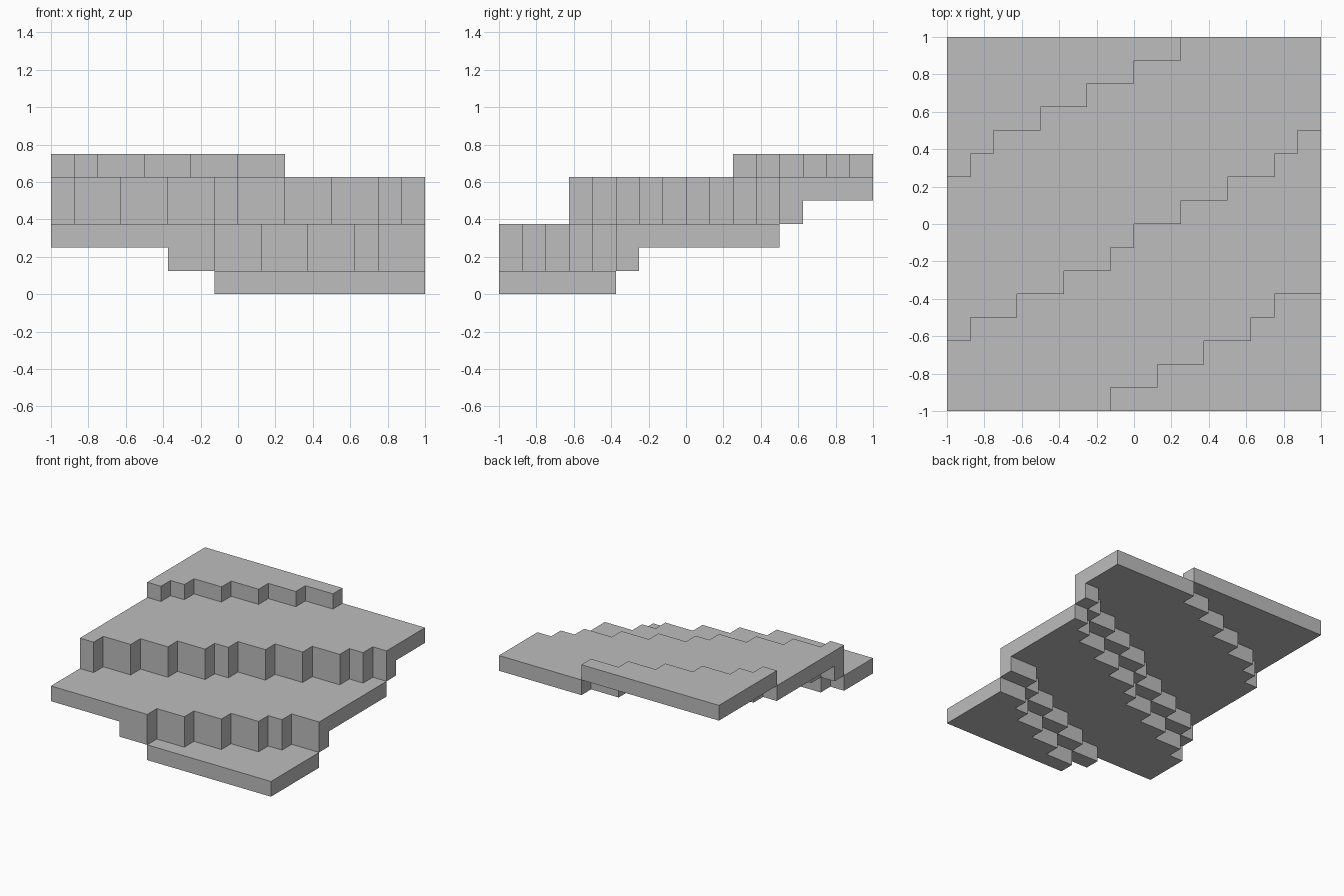
import bpy
import bmesh
from mathutils import Vector

cube = bpy.data.objects.get("Cube")
if cube:
    bpy.data.objects.remove(cube, do_unlink=True)

N = 16          # cells per side
S = 2 / N       # cell size

stone = bpy.data.materials.new("stone grey")
stone.use_nodes = True
grey = (0.51, 0.51, 0.51, 1)
stone.diffuse_color = grey
stone.node_tree.nodes["Principled BSDF"].inputs["Base Color"].default_value = grey


def front_edge(start, breaks):
    """Row where a terrace begins in each column; it climbs one row per break."""
    return [start + sum(x >= b for b in breaks) for x in range(N)]


def build_terrace(name, first, last, level, skirt_from=None):
    """One-cell slab between two stepped edges, with a skirt block below its front."""
    cells = set()
    for x in range(N):
        cells |= {(x, y, level) for y in range(first[x], last[x])}
        if skirt_from is not None and x >= skirt_from:
            cells.add((x, first[x], level - 1))

    # Outer skin: a quad wherever a cell has no neighbour
    bm = bmesh.new()
    for cell in cells:
        centre = Vector(cell) + Vector((0.5, 0.5, 0.5))
        for axis in range(3):
            for sign in (-1, 1):
                n = Vector((0, 0, 0))
                n[axis] = sign
                if tuple(int(c + d) for c, d in zip(cell, n)) in cells:
                    continue
                u = Vector((0, 0, 0))
                u[(axis + 1) % 3] = 1
                v = n.cross(u)
                corners = [centre + (n + a * u + b * v) / 2
                           for a, b in ((-1, -1), (1, -1), (1, 1), (-1, 1))]
                bm.faces.new([bm.verts.new((p.x * S - 1, p.y * S - 1, p.z * S))
                              for p in corners])
    bmesh.ops.remove_doubles(bm, verts=bm.verts, dist=0.001)
    bmesh.ops.dissolve_limit(bm, angle_limit=0.01, verts=bm.verts, edges=bm.edges)

    mesh = bpy.data.meshes.new(name)
    bm.to_mesh(mesh)
    bm.free()
    mesh.materials.append(stone)
    bpy.context.collection.objects.link(bpy.data.objects.new(name, mesh))


# Stepped diagonal edges, from the front to the back
front = [0] * N
lower = front_edge(0, (7, 9, 11, 13, 14))
middle = front_edge(3, (1, 3, 5, 7, 8, 10, 12, 14, 15))
upper = front_edge(10, (1, 2, 4, 6, 8, 10))
back = [N] * N

build_terrace("bottom_terrace", front, lower, 0)
build_terrace("lower_terrace", lower, middle, 2, skirt_from=5)
build_terrace("middle_terrace", middle, upper, 4, skirt_from=0)
build_terrace("top_terrace", upper, back, 5)
